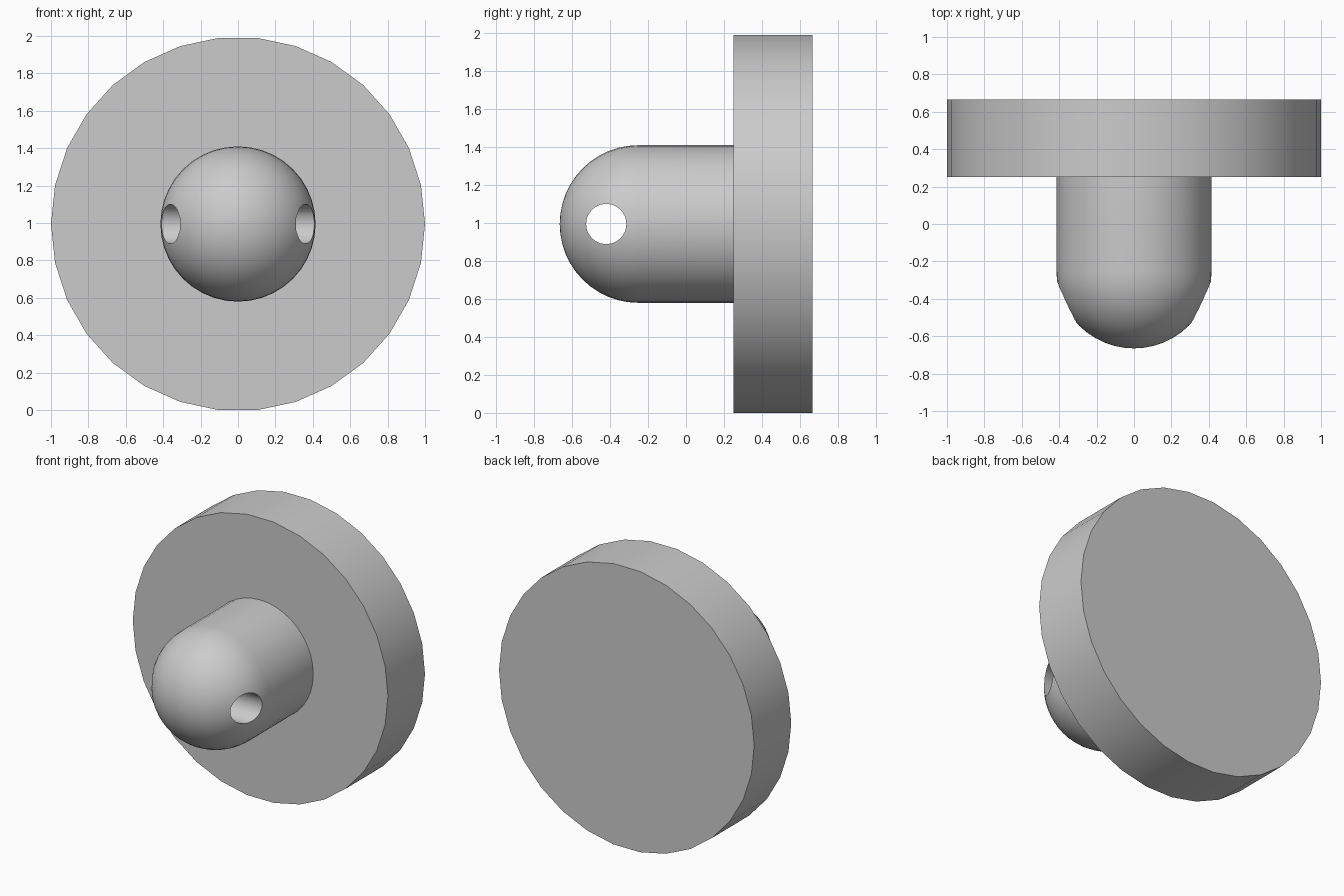
import bpy
import bmesh
from math import sin, cos, pi, radians
from mathutils import Matrix

if "Cube" in bpy.data.objects:
    bpy.data.objects.remove(bpy.data.objects["Cube"], do_unlink=True)

CENTRE_Z = 0.9945
STUB_R = 0.415

grey = bpy.data.materials.new("plain_grey")
grey.use_nodes = True
colour = (0.6, 0.6, 0.6, 1)
grey.diffuse_color = colour
grey.node_tree.nodes["Principled BSDF"].inputs["Base Color"].default_value = colour


def finish(name, bm):
    """Turn a bmesh into a named object at the shared axis height."""
    bmesh.ops.recalc_face_normals(bm, faces=bm.faces)
    mesh = bpy.data.meshes.new(name)
    bm.to_mesh(mesh)
    bm.free()
    mesh.materials.append(grey)
    obj = bpy.data.objects.new(name, mesh)
    obj.location.z = CENTRE_Z
    bpy.context.collection.objects.link(obj)
    return obj


def lathe(name, profile, sides):
    """Revolve (radius, y) points about the y axis."""
    bm = bmesh.new()
    verts = [bm.verts.new((r, y, 0)) for r, y in profile]
    edges = [bm.edges.new(pair) for pair in zip(verts, verts[1:])]
    bmesh.ops.spin(bm, geom=verts + edges, cent=(0, 0, 0), axis=(0, 1, 0),
                   angle=2 * pi, steps=sides, use_merge=True)
    bmesh.ops.remove_doubles(bm, verts=bm.verts, dist=0.0001)
    return finish(name, bm)


def smooth(obj):
    bpy.ops.object.select_all(action="DESELECT")
    obj.select_set(True)
    bpy.context.view_layer.objects.active = obj
    for mod in list(obj.modifiers):
        bpy.ops.object.modifier_apply(modifier=mod.name)
    bpy.ops.object.shade_smooth_by_angle(angle=radians(30))


# Round backplate
backplate = lathe("backplate", [(0, 0.25), (1, 0.25), (1, 0.665), (0, 0.665)], 30)

# Domed stub, its base seated in the plate
steps = 12
dome = [(STUB_R * sin(a), -0.25 - STUB_R * cos(a))
        for a in (i * pi / 2 / steps for i in range(steps + 1))]
stub = lathe("domed_stub", dome + [(STUB_R, 0.27), (0, 0.27)], 40)

# Cross hole through the dome
bm = bmesh.new()
bmesh.ops.create_cone(bm, cap_ends=True, segments=30, radius1=0.106, radius2=0.106, depth=2,
                      matrix=Matrix.Translation((0, -0.42, 0)) @ Matrix.Rotation(pi / 2, 4, "Y"))
cutter = finish("hole_cutter", bm)
cutter.hide_render = True
cut = stub.modifiers.new("cross_hole", "BOOLEAN")
cut.operation = "DIFFERENCE"
cut.solver = "EXACT"
cut.object = cutter

for part in (backplate, stub):
    smooth(part)
bpy.data.objects.remove(cutter, do_unlink=True)
